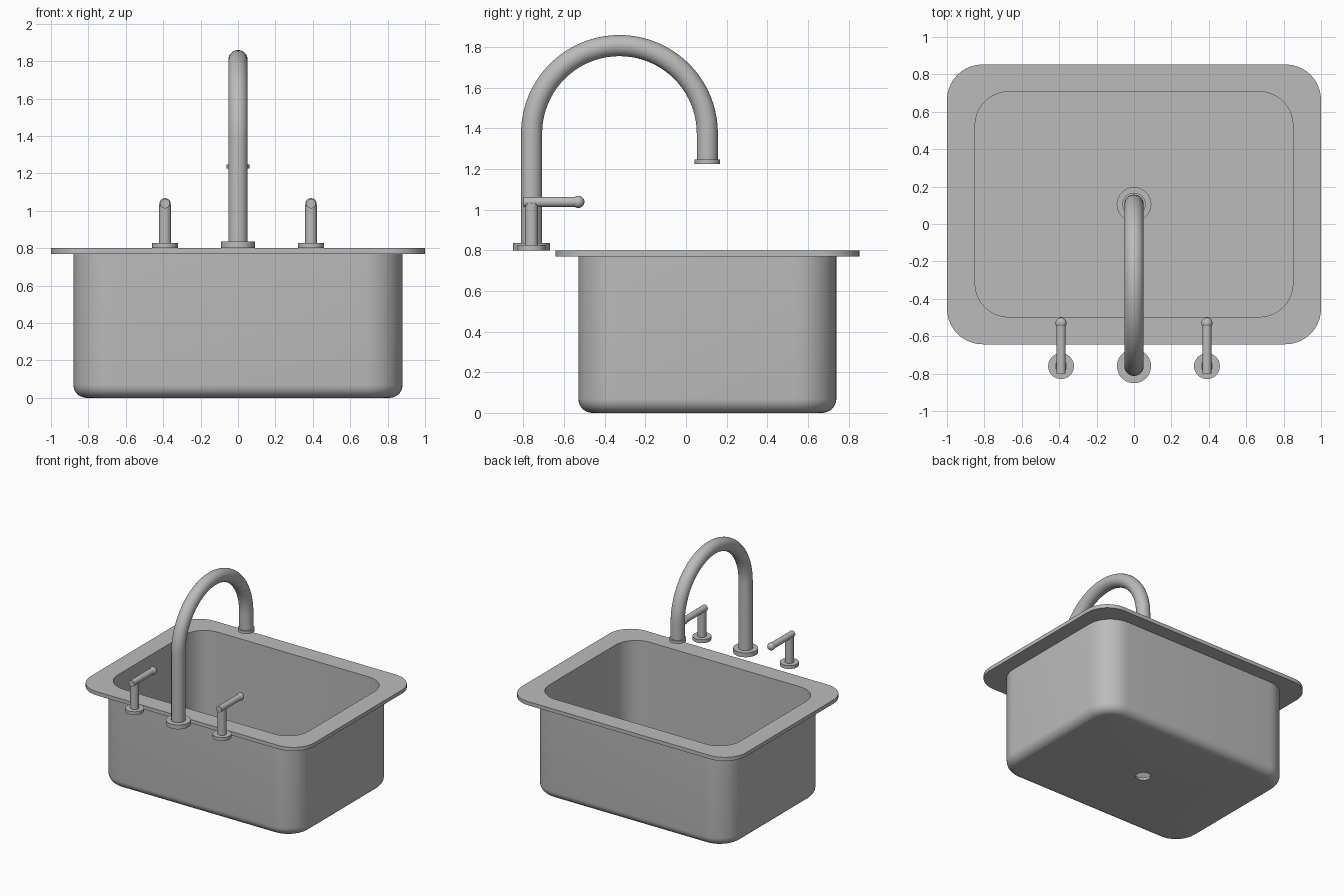
import bpy, bmesh, math
from mathutils import Vector

cube = bpy.data.objects.get("Cube")
if cube:
    bpy.data.objects.remove(cube, do_unlink=True)

steel = bpy.data.materials.new("brushed_steel_grey")
steel.use_nodes = True
grey = (0.5, 0.5, 0.5, 1)
steel.diffuse_color = grey
steel.node_tree.nodes["Principled BSDF"].inputs["Base Color"].default_value = grey


def finish(name, bm, angle=35):
    bmesh.ops.remove_doubles(bm, verts=bm.verts, dist=1e-5)
    bmesh.ops.recalc_face_normals(bm, faces=bm.faces)
    mesh = bpy.data.meshes.new(name)
    bm.to_mesh(mesh)
    bm.free()
    mesh.materials.append(steel)
    ob = bpy.data.objects.new(name, mesh)
    bpy.context.collection.objects.link(ob)
    bpy.ops.object.select_all(action='DESELECT')
    bpy.context.view_layer.objects.active = ob
    ob.select_set(True)
    bpy.ops.object.shade_smooth_by_angle(angle=math.radians(angle))
    return ob


def skin(bm, rings, closed=False):
    """Join equal-length rings of points with quads."""
    rows = [[bm.verts.new(p) for p in ring] for ring in rings]
    n = len(rows[0])
    pairs = list(zip(rows, rows[1:])) + ([(rows[-1], rows[0])] if closed else [])
    for a, b in pairs:
        for i in range(n):
            j = (i + 1) % n
            bm.faces.new((a[i], a[j], b[j], b[i]))
    return rows


def rounded_ring(hw, hd, r, z, cy, steps=10):
    """Rounded rectangle; becomes a circle when hw = hd = r."""
    pts = []
    for q, (sx, sy) in enumerate(((1, 1), (-1, 1), (-1, -1), (1, -1))):
        for i in range(steps + 1):
            a = (q + i / steps) * math.pi / 2
            pts.append((sx * (hw - r) + r * math.cos(a),
                        cy + sy * (hd - r) + r * math.sin(a), z))
    return pts


def lathe(name, profile, x, y, sides=40):
    """Closed turned solid from (radius, height) pairs."""
    bm = bmesh.new()
    rows = skin(bm, [[(x + r * math.cos(math.tau * i / sides),
                       y + r * math.sin(math.tau * i / sides), z)
                      for i in range(sides)] for r, z in profile])
    bm.faces.new(rows[0])
    bm.faces.new(rows[-1])
    return finish(name, bm)


def tube(name, path, radii, sides=32):
    """Round tube along a path lying in the plane of constant x."""
    bm = bmesh.new()
    rings = []
    for i, p in enumerate(path):
        before, after = path[max(i - 1, 0)], path[min(i + 1, len(path) - 1)]
        t = (after - before).normalized()
        side = Vector((1, 0, 0))
        up = t.cross(side)
        rings.append([p + radii[i] * (math.cos(a) * side + math.sin(a) * up)
                      for a in (math.tau * k / sides for k in range(sides))])
    rows = skin(bm, rings)
    bm.faces.new(rows[0])
    bm.faces.new(rows[-1])
    return finish(name, bm)


# Basin: one closed shell with rounded base, flat rim, inner walls and drain
CY, W, D, R, FILLET = 0.105, 0.88, 0.635, 0.2, 0.07
sections = [(0.055, 0.055, 0.055, 0)]
for i in range(9):
    a = i / 8 * math.pi / 2
    inset = FILLET * (1 - math.sin(a))
    sections.append((W - inset, D - inset, R - inset, FILLET * (1 - math.cos(a))))
sections += [
    (W, D, R, 0.77),
    (1.0, 0.748, 0.19, 0.77),
    (1.0, 0.748, 0.19, 0.80),
    (0.85, 0.602, 0.18, 0.80),
    (0.85, 0.602, 0.18, 0.03),
    (0.09, 0.09, 0.09, 0.03),
    (0.09, 0.09, 0.09, 0.02),
    (0.055, 0.055, 0.055, 0.02),
]
bm = bmesh.new()
skin(bm, [rounded_ring(*s, CY) for s in sections], closed=True)
finish("sink_basin", bm)

# Faucet: base, gooseneck pipe and tip collar
FY, ARC, AZ, PIPE = -0.76, 0.4325, 1.375, 0.052
lathe("faucet_base", [(0.091, 0.80), (0.091, 0.835)], 0, FY)
path = [Vector((0, FY, 0.80))]
for i in range(41):
    a = math.pi * (1 - i / 40)
    path.append(Vector((0, FY + ARC + ARC * math.cos(a), AZ + ARC * math.sin(a))))
path.append(Vector((0, FY + 2 * ARC, 1.23)))
tube("faucet_gooseneck", path, [PIPE] * len(path))
lathe("faucet_tip_collar", [(0.045, 1.235), (0.045, 1.225), (0.062, 1.225),
                            (0.062, 1.248), (0.05, 1.248)], 0, FY + 2 * ARC)

# Handles: base, post, lever and ball end on each side
for side, x in (("left", 0.39), ("right", -0.39)):
    lathe(side + "_handle_base", [(0.069, 0.80), (0.069, 0.827)], x, FY)
    lathe(side + "_handle_post", [(0.032, 0.82), (0.032, 1.03)], x, FY)
    tube(side + "_handle_lever", [Vector((x, -0.80, 1.038)), Vector((x, -0.53, 1.038))],
         [0.025] * 2, 24)
    bm = bmesh.new()
    bmesh.ops.create_uvsphere(bm, u_segments=24, v_segments=14, radius=0.03)
    bmesh.ops.translate(bm, verts=bm.verts, vec=(x, -0.53, 1.038))
    finish(side + "_handle_ball", bm)
